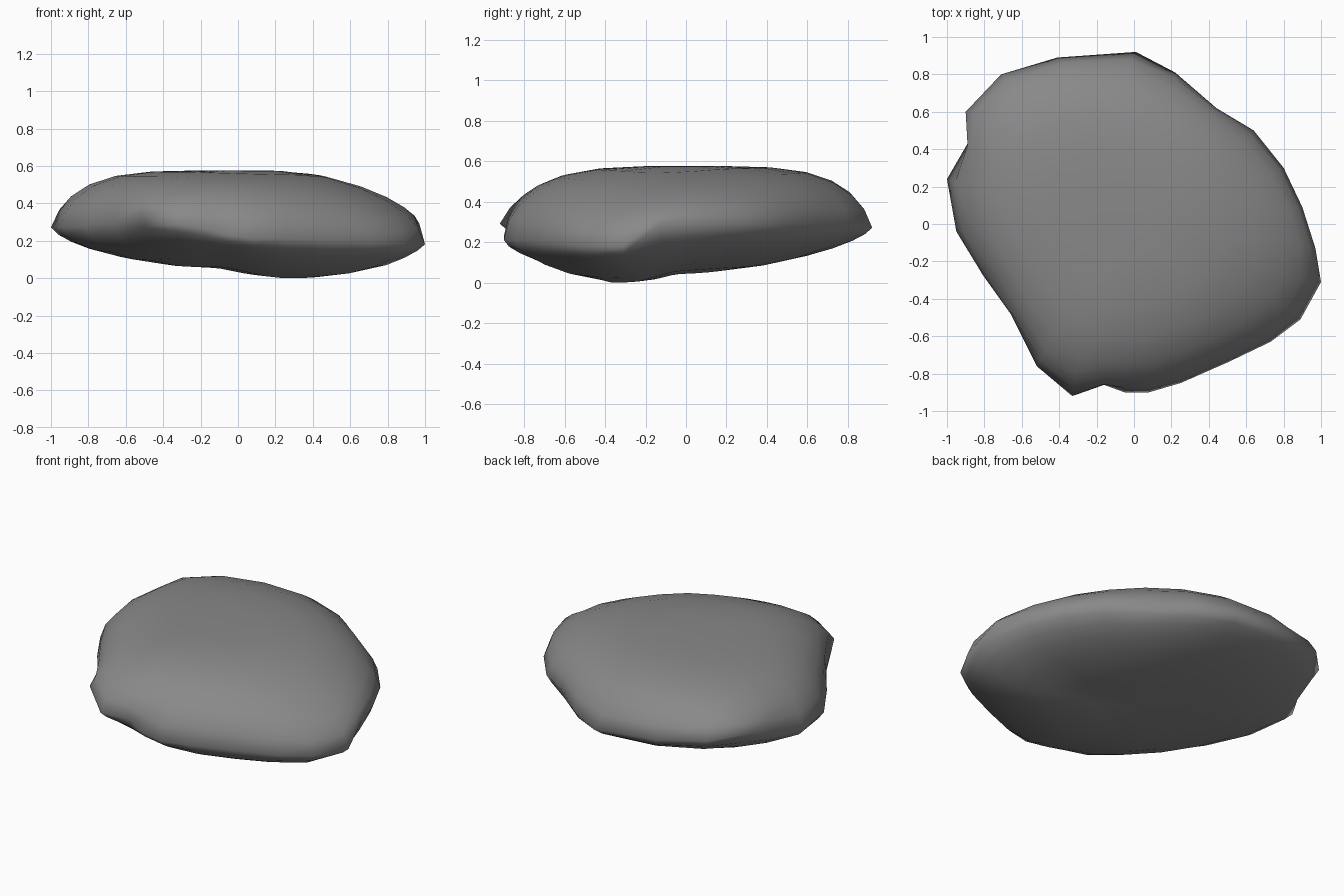
import bpy
import bmesh
from math import hypot
from mathutils import Vector

if "Cube" in bpy.data.objects:
    bpy.data.objects.remove(bpy.data.objects["Cube"])

stone = bpy.data.materials.new("stone grey")
stone.use_nodes = True
GREY = (0.25, 0.25, 0.25, 1)
stone.diffuse_color = GREY
stone.node_tree.nodes["Principled BSDF"].inputs["Base Color"].default_value = GREY

# Widest outline of the stone: x, y, height
RIM = [Vector(p) for p in (
    (1, -.31, .2), (.97, -.13, .31), (.9, .09, .31), (.8, .3, .31),
    (.64, .5, .31), (.44, .62, .31), (.22, .81, .3), (.01, .92, .29),
    (-.41, .89, .32), (-.71, .8, .36), (-.9, .6, .39), (-.89, .43, .31),
    (-1, .24, .29), (-.95, -.04, .29), (-.81, -.27, .3), (-.66, -.48, .32),
    (-.52, -.76, .37), (-.33, -.92, .31), (-.16, -.86, .28), (-.05, -.9, .25),
    (.08, -.9, .23), (.25, -.85, .23), (.5, -.74, .22), (.73, -.63, .21),
    (.89, -.51, .2))]
COUNT = len(RIM)
SCALES = (.98, .93, .84, .7, .5, .25)


def top_height(x, y):
    return .595 - .1 * max(0, x - .35)


def top_power(p):
    return 3.8 - p.x * .8 + p.y * .4


def bottom_height(x, y):
    """Lowest toward the front left, rising to every other side."""
    side = min(.06, .2 * max(0, .2 - x)) + .05 * max(0, -.2 - x)
    back = min(.05, .25 * max(0, y + .25)) + .05 * max(0, y)
    front = .15 * max(0, -.4 - y)
    return .01 + hypot(side, back) + front


def bottom_power(p):
    return 3.2 - p.x * .5 - p.y * .9


def cap(bm, rim_verts, height, power, upward):
    """Close one side of the stone with ever smoother, smaller rings."""
    def face(*verts):
        bm.faces.new(verts if upward else verts[::-1])

    outer, outline = rim_verts, RIM
    for s in SCALES:
        # Soften bumps and notches toward the middle
        outline = [outline[i - 1] * .15 + outline[i] * .7
                   + outline[(i + 1) % COUNT] * .15 for i in range(COUNT)]
        ring = []
        for p in outline:
            x, y = p.x * s, p.y * s
            rise = (1 - s ** power(p)) ** .5
            ring.append(bm.verts.new((x, y, p.z + (height(x, y) - p.z) * rise)))
        for i in range(COUNT):
            j = (i + 1) % COUNT
            face(outer[i], outer[j], ring[j], ring[i])
        outer = ring
    center = bm.verts.new((0, 0, height(0, 0)))
    for i in range(COUNT):
        face(outer[i], outer[(i + 1) % COUNT], center)


bm = bmesh.new()
rim_verts = [bm.verts.new(p) for p in RIM]
cap(bm, rim_verts, top_height, top_power, True)
cap(bm, rim_verts, bottom_height, bottom_power, False)

# Rest the stone on the ground
low = min(v.co.z for v in bm.verts)
bmesh.ops.translate(bm, verts=bm.verts, vec=(0, 0, -low))
for f in bm.faces:
    f.smooth = True

mesh = bpy.data.meshes.new("flat_stone")
bm.to_mesh(mesh)
bm.free()
mesh.materials.append(stone)
bpy.context.collection.objects.link(bpy.data.objects.new("flat_stone", mesh))
